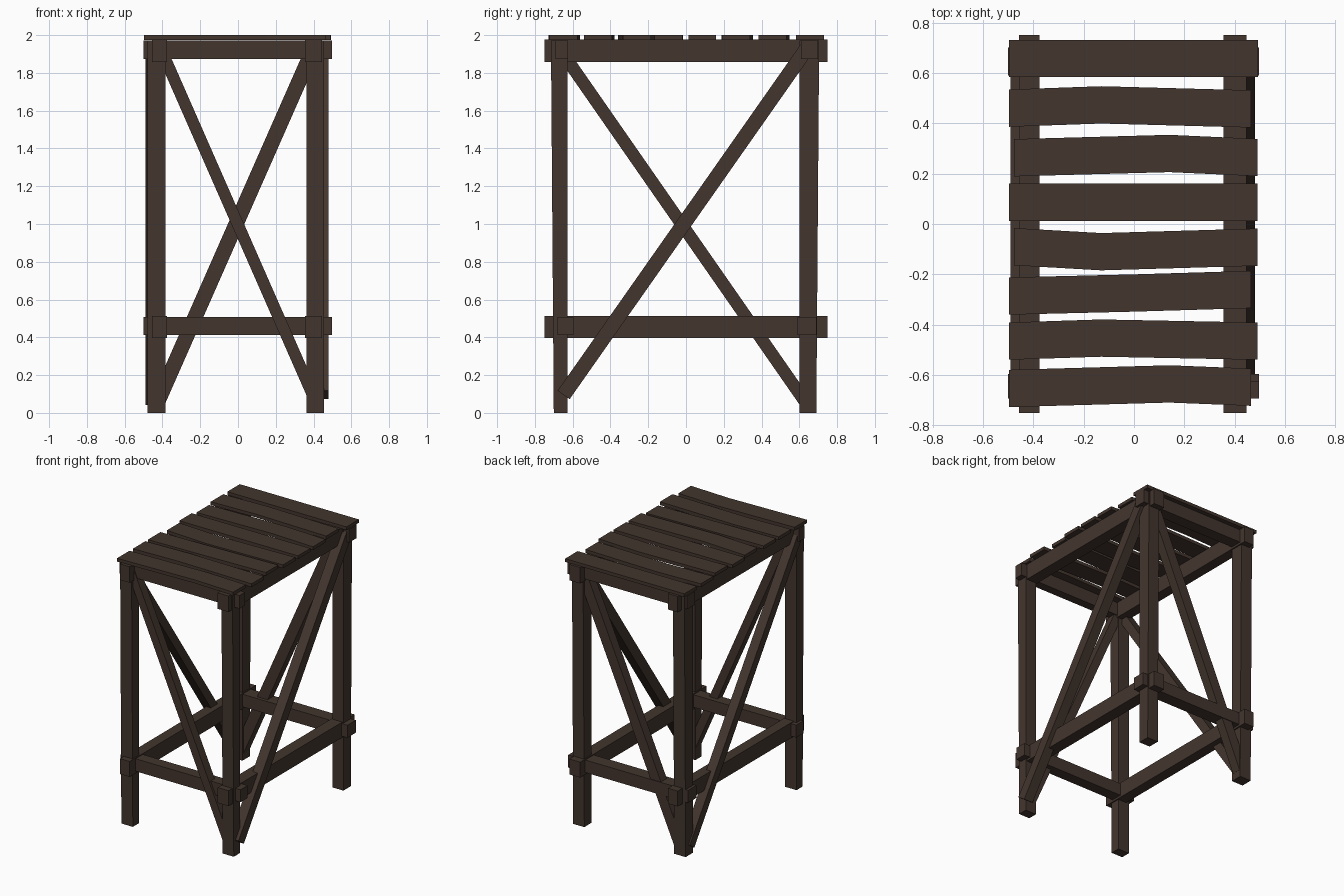
import bpy, bmesh, math
from mathutils import Vector

if "Cube" in bpy.data.objects:
    bpy.data.objects.remove(bpy.data.objects["Cube"])

wood = bpy.data.materials.new("dark brown wood")
wood.diffuse_color = (0.056, 0.036, 0.027, 1)
wood.use_nodes = True
wood.node_tree.nodes["Principled BSDF"].inputs["Base Color"].default_value = wood.diffuse_color


def finish(name, bm):
    bmesh.ops.recalc_face_normals(bm, faces=bm.faces)
    me = bpy.data.meshes.new(name)
    bm.to_mesh(me)
    bm.free()
    me.materials.append(wood)
    ob = bpy.data.objects.new(name, me)
    bpy.context.collection.objects.link(ob)
    return ob


def loft(name, sections):
    """Join four-cornered sections into one closed beam."""
    bm = bmesh.new()
    rings = [[bm.verts.new(p) for p in s] for s in sections]
    for a, b in zip(rings, rings[1:]):
        for i in range(4):
            j = (i + 1) % 4
            bm.faces.new((a[i], a[j], b[j], b[i]))
    bm.faces.new(rings[0])
    bm.faces.new(rings[-1])
    return finish(name, bm)


def rect(x0, x1, y0, y1, z):
    return [(x0, y0, z), (x1, y0, z), (x1, y1, z), (x0, y1, z)]


def box(name, x, y, z):
    return loft(name, [rect(*x, *y, z[0]), rect(*x, *y, z[1])])


def brace(name, a, b, width, depth_axis):
    """Square-cut diagonal from a to b; depth_axis = half depth vector."""
    a, b, d = Vector(a), Vector(b), Vector(depth_axis)
    s = (b - a).cross(d).normalized() * width / 2
    loft(name, [[p + s + d, p - s + d, p - s - d, p + s - d] for p in (a, b)])


# legs, slightly wider at the top
for side, x in (("left", (-0.48, -0.385)), ("right", (0.363, 0.455))):
    loft("front_leg_" + side, [rect(*x, -0.70, -0.628, 0), rect(*x, -0.715, -0.628, 1.972)])
    loft("back_leg_" + side, [rect(*x, 0.602, 0.69, 0), rect(*x, 0.602, 0.705, 1.972)])

# long rails, running front to back
for side, x in (("left", (-0.456, -0.376)), ("right", (0.355, 0.446))):
    box("top_long_rail_" + side, x, (-0.75, 0.75), (1.857, 1.977))
    box("low_long_rail_" + side, x, (-0.75, 0.75), (0.397, 0.513))

# short rails, running left to right
for end, yt, yl in (("front", (-0.692, -0.626), (-0.68, -0.595)),
                    ("back", (0.61, 0.70), (0.59, 0.69))):
    box("top_short_rail_" + end, (-0.5, 0.497), yt, (1.873, 1.972))
    box("low_short_rail_" + end, (-0.5, 0.497), yl, (0.413, 0.507))

# diagonal braces, one on each side
brace("front_brace", (-0.41, -0.665, 1.93), (0.40, -0.665, 0.085), 0.062, (0, 0.033, 0))
brace("back_brace", (-0.42, 0.65, 0.07), (0.40, 0.65, 1.93), 0.08, (0, 0.035, 0))
brace("right_brace", (0.442, -0.648, 0.095), (0.442, 0.64, 1.93), 0.078, (0.038, 0, 0))
brace("left_brace", (-0.455, -0.65, 1.90), (-0.455, 0.63, 0.06), 0.066, (0.036, 0, 0))

# top slats: left x, right x, then centre y at left, kink and right, and kink x
slats = [(-0.497, 0.493, 0.657, 0.657, 0.657, 0),
         (-0.497, 0.465, 0.460, 0.473, 0.457, -0.13),
         (-0.477, 0.490, 0.263, 0.280, 0.264, 0.14),
         (-0.497, 0.490, 0.086, 0.086, 0.086, 0),
         (-0.477, 0.490, -0.090, -0.110, -0.092, -0.13),
         (-0.497, 0.465, -0.286, -0.274, -0.260, 0),
         (-0.497, 0.490, -0.465, -0.453, -0.465, -0.13),
         (-0.497, 0.465, -0.653, -0.635, -0.648, 0.14)]
for n, (x0, x1, ya, yb, yc, xk) in enumerate(slats):
    w = 0.074
    loft("top_slat_%d" % (n + 1),
         [[(x, y - w, 1.975), (x, y + w, 1.975), (x, y + w, 2.0), (x, y - w, 2.0)]
          for x, y in ((x0, ya), (xk, yb), (x1, yc))])
